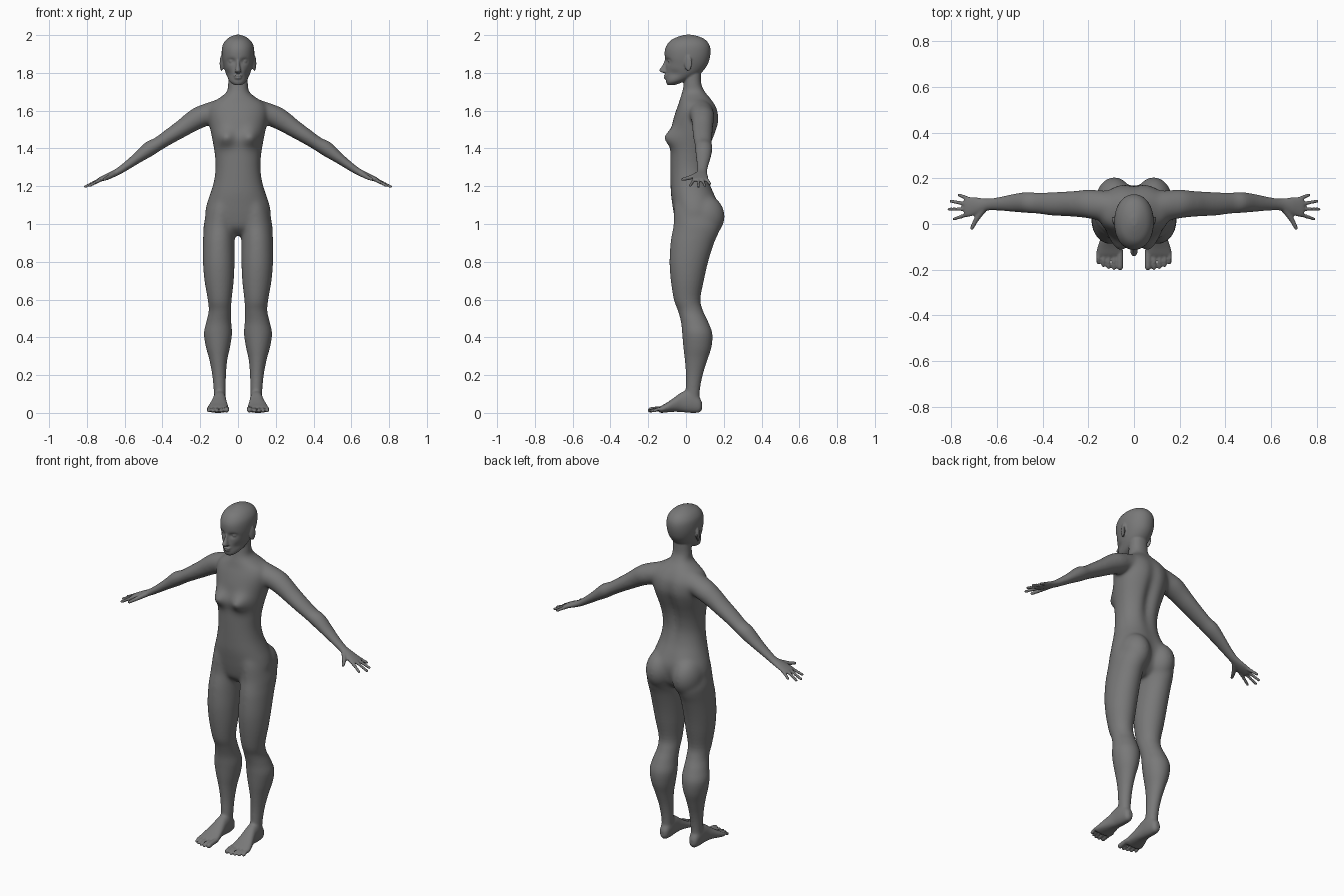
import bpy, bmesh
from math import sin, cos, pi, exp
from mathutils import Vector, Matrix

bm = bmesh.new()


def smooth_rows(rows, k=4):
    """Catmull-Rom interpolation between rows of numbers."""
    out = []
    for i in range(len(rows) - 1):
        a, b, c, d = (rows[max(0, min(len(rows) - 1, j))] for j in range(i - 1, i + 3))
        for s in range(k):
            t = s / k
            out.append([q + 0.5 * t * (r - p + t * (2 * p - 5 * q + 4 * r - w + t * (3 * (q - r) + w - p)))
                        for p, q, r, w in zip(a, b, c, d)])
    return out + [list(rows[-1])]


def loft(sections, n=32, e=2.0):
    """Skin (centre, u, v) cross-sections into a closed tube."""
    sp = lambda t: abs(t) ** (2 / e) * (1 if t > 0 else -1)
    rings = []
    for c, u, v in sections:
        c, u, v = Vector(c), Vector(u), Vector(v)
        rings.append([bm.verts.new(c + u * sp(cos(2 * pi * i / n)) + v * sp(sin(2 * pi * i / n)))
                      for i in range(n)])
    for a, b in zip(rings, rings[1:]):
        for i in range(n):
            j = (i + 1) % n
            bm.faces.new((a[i], a[j], b[j], b[i]))
    bm.faces.new(rings[0][::-1])
    bm.faces.new(rings[-1])
    return [v for r in rings for v in r]


def upright(rows, n=32, e=2.0):
    """Rows of z, centre x, half width, front y, back y."""
    return loft([((cx, (f + b) / 2, z), (rx, 0, 0), (0, (b - f) / 2, 0))
                 for z, cx, rx, f, b in smooth_rows(rows)], n, e)


def ball(c, r, tilt=0, n=24):
    m = Matrix.Translation(c) @ Matrix.Rotation(tilt, 4, 'Z') @ Matrix.Diagonal((*r, 1))
    bmesh.ops.create_uvsphere(bm, u_segments=n, v_segments=n // 2, radius=1, matrix=m)


def digit(points, r0, r1):
    """Tapered round finger or toe through the points."""
    path = smooth_rows(points, 9 // len(points) + 2)
    for i, p in enumerate(path):
        r = r0 + (r1 - r0) * i / (len(path) - 1)
        ball(p, (r, r, r), 0, 12)


def push(verts, c, s, move):
    """Soft bulge or dent around a point."""
    for v in verts:
        w = exp(-sum(((v.co[i] - c[i]) / s[i]) ** 2 for i in range(3)))
        v.co += Vector(move) * w


# leg
upright([(1.16, .07, .05, -.05, .1), (1.09, .085, .074, -.064, .14), (1.0, .097, .084, -.066, .18),
         (.95, .1, .084, -.075, .172), (.9, .102, .084, -.083, .15), (.8, .102, .084, -.088, .118),
         (.7, .1, .077, -.08, .094), (.6, .097, .063, -.064, .076), (.54, .096, .059, -.042, .09),
         (.48, .102, .066, -.026, .118), (.42, .106, .074, -.02, .139), (.35, .106, .064, -.014, .135),
         (.28, .104, .047, -.006, .113), (.2, .1, .036, 0, .088), (.12, .097, .032, -.002, .074),
         (.05, .097, .028, 0, .07)])

# foot: rows of y, centre x, half width, top z, bottom z
foot = [(.085, .097, .012, .055, .02), (.07, .097, .026, .085, .003), (.03, .097, .033, .12, 0),
        (-.02, .098, .036, .112, .004), (-.06, .101, .044, .083, .006), (-.1, .105, .054, .055, .003),
        (-.13, .106, .059, .038, 0), (-.142, .106, .053, .03, .004)]
loft([((cx, y, (t + b) / 2), (rx, 0, 0), (0, 0, (t - b) / 2))
      for y, cx, rx, t, b in smooth_rows(foot)], 32, 2.3)
for x, tip, r in [(.061, -.188, .0145), (.088, -.193, .009), (.111, -.189, .009),
                  (.134, -.181, .009), (.156, -.168, .009)]:
    digit([(x, -.12, .022), (x, (tip - .13) / 2, .02), (x, tip, r + .001)], r, r)

# arm and palm: rows of x, y, z, half width in y, half thickness
arm = [(.06, .075, 1.6, .06, .075), (.11, .079, 1.593, .066, .066), (.15, .082, 1.585, .066, .06),
       (.20, .088, 1.566, .064, .059), (.25, .088, 1.537, .058, .053), (.30, .088, 1.503, .054, .046),
       (.36, .088, 1.465, .05, .04), (.42, .091, 1.426, .045, .036), (.47, .094, 1.397, .045, .039),
       (.53, .092, 1.352, .038, .029), (.59, .088, 1.308, .029, .022), (.64, .085, 1.275, .026, .018),
       (.69, .078, 1.252, .038, .016), (.73, .074, 1.235, .044, .012), (.742, .074, 1.229, .038, .009)]
loft([((x, y, z), (0, ry, 0), (.545 * r, 0, .84 * r)) for x, y, z, ry, r in smooth_rows(arm)])

# fingers and thumb
for base, tip in [((.72, .045, 1.238), (.786, .022, 1.203)), ((.73, .065, 1.236), (.808, .065, 1.198)),
                  ((.73, .086, 1.236), (.8, .1, 1.202)), ((.715, .106, 1.24), (.764, .127, 1.213))]:
    digit([base, tip], .011, .008)
digit([(.655, .068, 1.265), (.688, .022, 1.246), (.709, -.018, 1.236)], .016, .0085)

# buttock, ear, eye
ball((.086, .098, 1.04), (.084, .108, .115))
ball((.088, .012, 1.85), (.007, .021, .042), -.3)
ball((.033, -.083, 1.862), (.015, .013, .01))

# mirror everything so far to the other side
dup = bmesh.ops.duplicate(bm, geom=bm.verts[:] + bm.edges[:] + bm.faces[:])['geom']
bmesh.ops.scale(bm, vec=(-1, 1, 1), verts=[g for g in dup if isinstance(g, bmesh.types.BMVert)])

# torso and neck with bust, hip and spine shaping
torso = upright([(.94, 0, .05, .0, .1), (.98, 0, .13, -.045, .14), (1.04, 0, .172, -.062, .155),
                 (1.1, 0, .167, -.072, .16), (1.16, 0, .147, -.08, .147), (1.22, 0, .129, -.082, .127),
                 (1.29, 0, .119, -.083, .115), (1.36, 0, .122, -.083, .122), (1.42, 0, .131, -.078, .139),
                 (1.48, 0, .143, -.073, .161), (1.54, 0, .154, -.07, .177), (1.6, 0, .16, -.053, .171),
                 (1.64, 0, .14, -.038, .151), (1.67, 0, .095, -.03, .128), (1.7, 0, .06, -.02, .102),
                 (1.74, 0, .052, -.012, .082), (1.8, 0, .05, -.01, .08)], 64, 2.2)
for s in (-1, 1):
    push(torso, (s * .068, -.07, 1.457), (.05, .1, .045), (0, -.054, 0))
    push(torso, (s * .08, .16, 1.07), (.06, .1, .08), (0, .025, 0))
push(torso, (0, .15, 1.42), (.03, .1, .18), (0, -.026, 0))

# head with eye sockets
head = upright([(1.735, 0, .018, -.098, -.06), (1.75, 0, .04, -.105, -.02), (1.77, 0, .053, -.107, .03),
                (1.8, 0, .066, -.108, .08), (1.84, 0, .077, -.107, .112), (1.88, 0, .085, -.112, .126),
                (1.92, 0, .086, -.112, .13), (1.95, 0, .08, -.1, .123), (1.975, 0, .063, -.077, .103),
                (1.992, 0, .038, -.04, .07), (2.002, 0, .012, -.005, .03)], 64, 2.1)
for s in (-1, 1):
    push(head, (s * .034, -.1, 1.862), (.02, .04, .013), (0, .015, 0))
    push(head, (s * .06, -.07, 1.795), (.03, .04, .02), (-s * .006, .006, 0))

# nose and lips
upright([(1.868, 0, .008, -.113, -.09), (1.84, 0, .01, -.125, -.09), (1.815, 0, .015, -.142, -.09),
         (1.805, 0, .017, -.136, -.09), (1.8, 0, .011, -.122, -.09)], 24)
ball((0, -.104, 1.786), (.024, .015, .006))
ball((0, -.103, 1.773), (.021, .015, .006))

# fuse all parts into one skin
bmesh.ops.recalc_face_normals(bm, faces=bm.faces[:])
mesh = bpy.data.meshes.new("parts")
bm.to_mesh(mesh)
bm.free()
body = bpy.data.objects.new("body", mesh)
bpy.context.collection.objects.link(body)
fuse = body.modifiers.new("fuse", 'REMESH')
fuse.mode = 'VOXEL'
fuse.voxel_size = .005
fuse.use_smooth_shade = True
skin = bpy.data.meshes.new_from_object(body.evaluated_get(bpy.context.evaluated_depsgraph_get()))
body.modifiers.clear()
body.data = skin
skin.name = "body"


# soften the joints of the trunk, shoulders, hips and ankles
def ramp(a, b, t):
    t = max(0, min(1, (t - a) / (b - a)))
    return t * t * (3 - 2 * t)


levels = {}
for v in skin.vertices:
    x, y, z = v.co
    trunk = ramp(.7, .85, z) * ramp(1.75, 1.67, z) * ramp(.36, .2, abs(x))
    ankle = .3 * ramp(.05, .08, z) * ramp(.2, .14, z)
    levels.setdefault(round(max(trunk, ankle) * 20), []).append(v.index)
soft = body.vertex_groups.new(name="soft")
for level, found in levels.items():
    soft.add(found, level / 20, 'REPLACE')
for name, steps, group in [("relax", 3, ""), ("blend", 80, "soft")]:
    mod = body.modifiers.new(name, 'SMOOTH')
    mod.factor, mod.iterations, mod.vertex_group = .5, steps, group

# dark grey skin
grey = bpy.data.materials.new("dark_grey")
grey.diffuse_color = (.19, .19, .19, 1)
skin.materials.clear()
skin.materials.append(grey)
